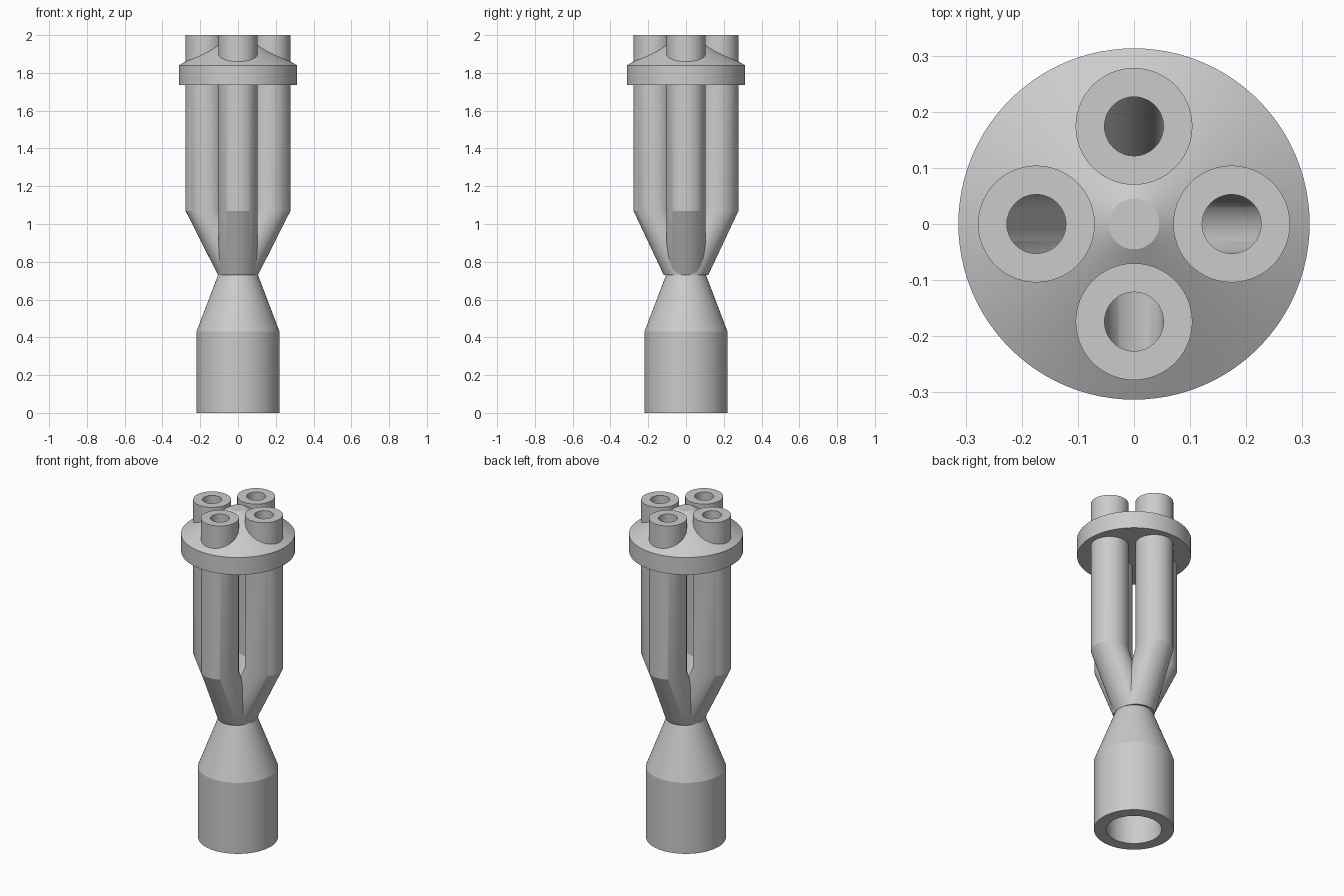
import bpy, bmesh, math

SEGMENTS = 96
cube = bpy.data.objects.get("Cube")
if cube:
    bpy.data.objects.remove(cube, do_unlink=True)

grey = bpy.data.materials.new("plain grey")
grey.use_nodes = True
colour = (0.6, 0.6, 0.6, 1)
grey.diffuse_color = colour
grey.node_tree.nodes["Principled BSDF"].inputs["Base Color"].default_value = colour


def loft(name, rings):
    """Closed solid through horizontal circles given as (x, y, z, radius)."""
    bm = bmesh.new()
    loops = []
    for x, y, z, r in rings:
        angles = [2 * math.pi * i / SEGMENTS for i in range(SEGMENTS)]
        loops.append([bm.verts.new((x + r * math.cos(a), y + r * math.sin(a), z))
                      for a in angles])
    for low, high in zip(loops, loops[1:]):
        for i in range(SEGMENTS):
            j = (i + 1) % SEGMENTS
            bm.faces.new((low[i], low[j], high[j], high[i]))
    bm.faces.new(loops[0][::-1])
    bm.faces.new(loops[-1])
    mesh = bpy.data.meshes.new(name)
    bm.to_mesh(mesh)
    bm.free()
    mesh.materials.append(grey)
    obj = bpy.data.objects.new(name, mesh)
    bpy.context.collection.objects.link(obj)
    return obj


def branch(name, dx, dy, r, bottom, top, inset):
    """Vertical pipe whose lower end leans in towards the centre line."""
    return loft(name, [(dx * inset, dy * inset, bottom, r),
                       (dx * 0.174, dy * 0.174, 1.07, r),
                       (dx * 0.174, dy * 0.174, top, r)])


# Base sleeve and flange with conical top
parts = [
    loft("base_sleeve", [(0, 0, 0, 0.22), (0, 0, 0.43, 0.22), (0, 0, 0.735, 0.104)]),
    loft("flange_cap", [(0, 0, 1.735, 0.313), (0, 0, 1.84, 0.313), (0, 0, 1.995, 0.045)]),
]
# Hollow inside the base
bores = [loft("base_bore", [(0, 0, -0.1, 0.152), (0, 0, 0.43, 0.152), (0, 0, 0.74, 0.052)])]

# Four pipes with their bores
for side, dx, dy, inset in (("left", 1, 0, 0.002), ("right", -1, 0, 0.002),
                            ("front", 0, -1, 0.014), ("back", 0, 1, 0.014)):
    parts.append(branch(side + "_pipe", dx, dy, 0.104, 0.73, 2, inset))
    bores.append(branch(side + "_bore", dx, dy, 0.0525, 0.70, 2.1, inset))

# Cut every bore through every part
for part in parts:
    bpy.ops.object.select_all(action="DESELECT")
    part.select_set(True)
    bpy.context.view_layer.objects.active = part
    for bore in bores:
        cut = part.modifiers.new(bore.name, "BOOLEAN")
        cut.operation = "DIFFERENCE"
        cut.solver = "EXACT"
        cut.object = bore
        bpy.ops.object.modifier_apply(modifier=cut.name)
    bpy.ops.object.shade_smooth_by_angle(angle=math.radians(20))

for bore in bores:
    bpy.data.objects.remove(bore, do_unlink=True)
